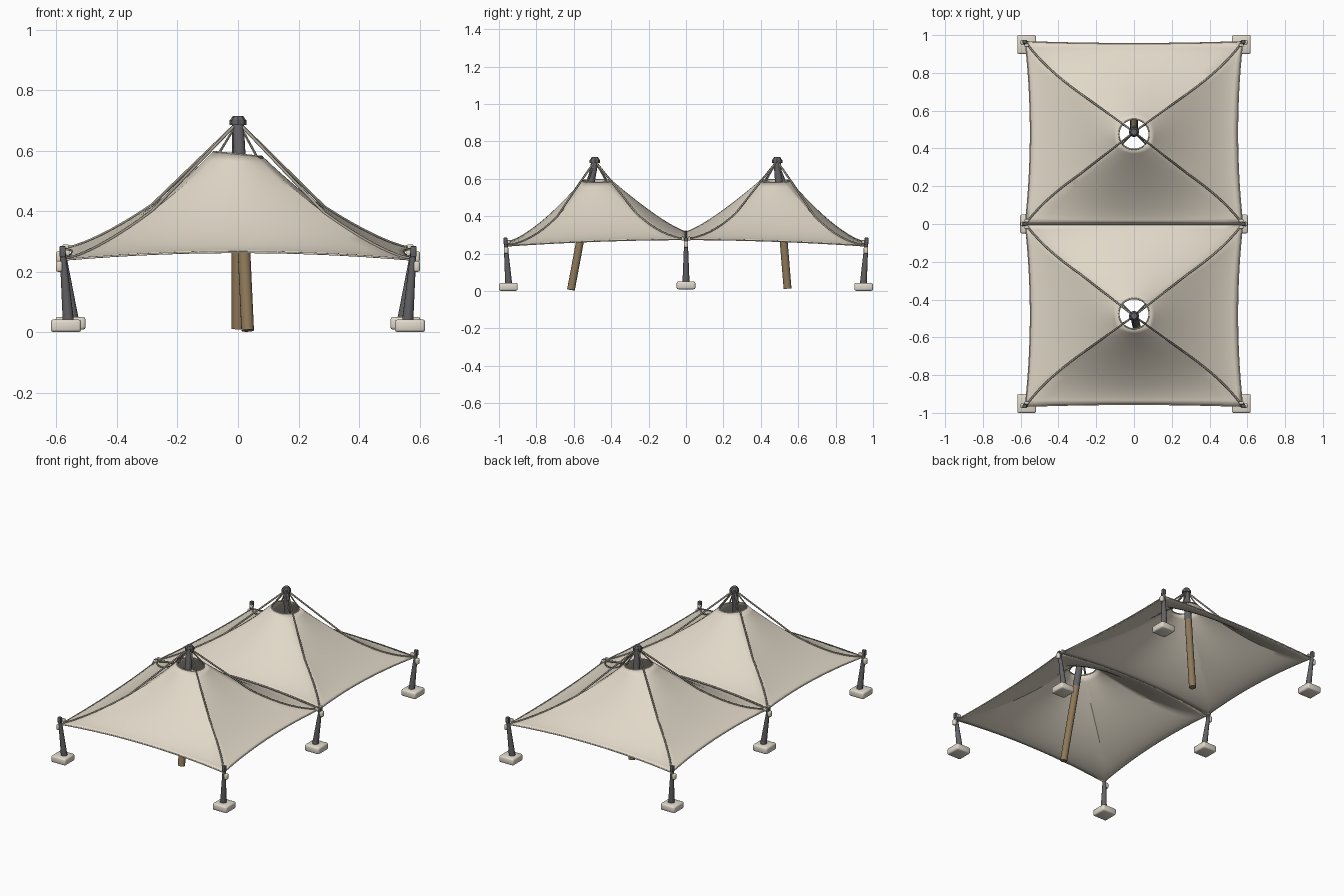
import bpy, bmesh, math
from mathutils import Vector

if "Cube" in bpy.data.objects:
    bpy.data.objects.remove(bpy.data.objects["Cube"])

def mat(name, c):
    m = bpy.data.materials.new(name)
    m.diffuse_color = (*c, 1)
    m.use_nodes = True
    m.node_tree.nodes["Principled BSDF"].inputs["Base Color"].default_value = m.diffuse_color
    return m

CANVAS = mat("canvas_cream", (0.75, 0.685, 0.575))
STONE = mat("footing_stone", (0.75, 0.69, 0.60))
STEEL = mat("dark_steel", (0.125, 0.125, 0.132))
WOOD = mat("mast_wood", (0.27, 0.19, 0.10))
ROPE = mat("cable_grey", (0.40, 0.365, 0.30))

def finish(bm, name, material, smooth=True, angle=35):
    bmesh.ops.recalc_face_normals(bm, faces=bm.faces[:])
    me = bpy.data.meshes.new(name)
    bm.to_mesh(me)
    bm.free()
    ob = bpy.data.objects.new(name, me)
    bpy.context.collection.objects.link(ob)
    me.materials.append(material)
    if smooth:
        bpy.ops.object.select_all(action='DESELECT')
        ob.select_set(True)
        bpy.context.view_layer.objects.active = ob
        bpy.ops.object.shade_smooth_by_angle(angle=math.radians(angle))
    return ob

def rod(name, a, b, r1, r2, material, sides=16):
    # tapered cylinder from a to b
    a, b = Vector(a), Vector(b)
    bm = bmesh.new()
    bmesh.ops.create_cone(bm, cap_ends=True, segments=sides, radius1=r1, radius2=r2, depth=(b - a).length)
    q = (b - a).to_track_quat('Z', 'Y')
    for v in bm.verts:
        v.co = q @ v.co + (a + b) / 2
    return finish(bm, name, material)

def box(name, c, size, material, bevel):
    bm = bmesh.new()
    bmesh.ops.create_cube(bm, size=1)
    for v in bm.verts:
        v.co = Vector(c) + Vector([v.co[i] * size[i] for i in range(3)])
    bmesh.ops.bevel(bm, geom=bm.edges[:], offset=bevel, segments=2, profile=0.5, affect='EDGES')
    return finish(bm, name, material, angle=50)

def cable(name, pts, r, material=ROPE):
    cu = bpy.data.curves.new(name, 'CURVE')
    cu.dimensions = '3D'
    cu.bevel_depth = r
    cu.bevel_resolution = 1
    cu.use_fill_caps = True
    sp = cu.splines.new('POLY')
    sp.points.add(len(pts) - 1)
    for p, co in zip(sp.points, pts):
        p.co = (*co, 1)
    cu.materials.append(material)
    ob = bpy.data.objects.new(name, cu)
    bpy.context.collection.objects.link(ob)

N, M = 14, 18          # segments per panel edge, rows from ring to rim
RING_Z, RING_R = 0.588, 0.08
PANEL_P = (1.25, 1.42, 1.42, 1.42)   # sag exponent at panel middles: inner, side, outer, side
HIP_P = 1.5

def edge(a, b, push, rise):
    # sagging rim edge between two corners
    a, b = Vector(a), Vector(b)
    return [a.lerp(b, i / N) + (Vector(push) + Vector((0, 0, rise))) * 4 * (i / N) * (1 - i / N)
            for i in range(N)]

def tent(s, label, foot):
    cen = Vector((0, 0.475 * s, 0))
    X, Yo, zo, zi = 0.575, 0.965 * s, 0.24, 0.275
    inner_l, inner_r = (-X, 0, zi), (X, 0, zi)
    outer_l, outer_r = (-X, Yo, zo), (X, Yo, zo)
    rim = (edge(inner_l, inner_r, (0, 0, 0), 0.042) + edge(inner_r, outer_r, (-0.027, 0, 0), 0.008)
           + edge(outer_r, outer_l, (0, -0.01 * s, 0), 0.025) + edge(outer_l, inner_l, (0.027, 0, 0), 0.008))

    def surf(k, t):
        k %= len(rim)
        b = rim[k]
        d = Vector((b.x, b.y - cen.y, 0)).normalized()
        r = cen + d * RING_R
        w = (k % N) / N
        m = 4 * w * (1 - w)
        p = HIP_P + (PANEL_P[k // N] - HIP_P) * m
        q = r.lerp(b, t)
        # hips bow gently sideways in plan
        bow = 4 * t * (1 - t) * (1 - m)
        q.x *= 1 + 0.035 * bow
        q.y = cen.y + (q.y - cen.y) * (1 - 0.08 * bow)
        top = RING_Z - 0.1 * r.x
        q.z = b.z + (top - b.z) * (1 - t) ** p
        return q

    # canvas canopy
    bm = bmesh.new()
    K = len(rim)
    g = [[bm.verts.new(surf(k, j / M)) for j in range(M + 1)] for k in range(K)]
    for k in range(K):
        for j in range(M):
            n = (k + 1) % K
            bm.faces.new((g[k][j], g[n][j], g[n][j + 1], g[k][j + 1]))
    ob = finish(bm, label + "_canopy", CANVAS, angle=30)
    so = ob.modifiers.new("thickness", 'SOLIDIFY')
    so.thickness = 0.004
    so.offset = 0

    # rim rope and hem around the opening
    cable(label + "_rim_rope", [*rim, rim[0]], 0.0035, CANVAS)
    ring = [surf(k, 0) for k in range(K)]
    cable(label + "_opening_hem", ring + ring[:1], 0.0035, CANVAS)

    # leaning mast: wooden pole, steel head and cap
    top, bot = Vector((0, 0.487 * s, 0.695)), Vector(foot)
    mid = bot.lerp(top, 0.70)
    rod(label + "_mast_pole", bot, mid, 0.021, 0.021, WOOD)
    rod(label + "_mast_head", mid, top, 0.021, 0.019, STEEL)
    cap = Vector((0, 0, 1))
    rod(label + "_mast_cap", top - cap * 0.01, top + cap * 0.006, 0.028, 0.028, STEEL, 8)
    rod(label + "_mast_cap_top", top + cap * 0.006, top + cap * 0.02, 0.026, 0.017, STEEL, 8)

    # hip cables from mast cap, landing on the hips and running to the corners
    for c in range(4):
        k = c * N
        up = Vector((0, 0, 0.003))
        hip = [surf(k, j / 12) + up for j in range(5, 13)]
        cable(f"{label}_hip_cable_{c}", [top] + hip, 0.005)
        rod(f"{label}_ring_stay_{c}", top, surf(k, 0), 0.004, 0.004, ROPE, 6)

tent(-1, "front_tent", (0.032, -0.615, 0.006))
tent(1, "back_tent", (0.0, 0.543, 0.012))

# seam cable across the valley
cable("valley_cable", [(-0.575 + 1.15 * i / 20, 0, 0.278 + 0.168 * (i / 20) * (1 - i / 20)) for i in range(21)], 0.005)

# perimeter posts with footings, brackets and clamps
for sx in (-1, 1):
    for sy in (-1, 0, 1):
        n = f"{'left' if sx < 0 else 'right'}_{('front', 'middle', 'back')[sy + 1]}"
        fx = 0.568 if sy else 0.553
        z0 = 0.0 if sy else 0.008
        tx, ty = 0.579 * sx, 0.965 * sy
        box(n + "_footing", (fx * sx, 0.95 * sy, z0 + 0.022), (0.1, 0.1, 0.042), STONE, 0.009)
        rod(n + "_post", ((fx - 0.008) * sx, 0.948 * sy, z0 + 0.035), (tx, ty, 0.265), 0.019, 0.01, STEEL, 12)
        box(n + "_bracket", (tx, ty, 0.267), (0.02, 0.02, 0.036), STEEL, 0.003)
        zc = 0.218 if sy else 0.25
        box(n + "_clamp", (0.59 * sx, 0.962 * sy, zc), (0.022, 0.024, 0.036), CANVAS, 0.007)
        for d in (-1, 1):
            if sy == 0 or d == -sy:
                box(f"{n}_shackle_{d}", (0.568 * sx, ty + 0.018 * d, 0.262 if sy else 0.28),
                    (0.024, 0.016, 0.02), CANVAS, 0.004)
